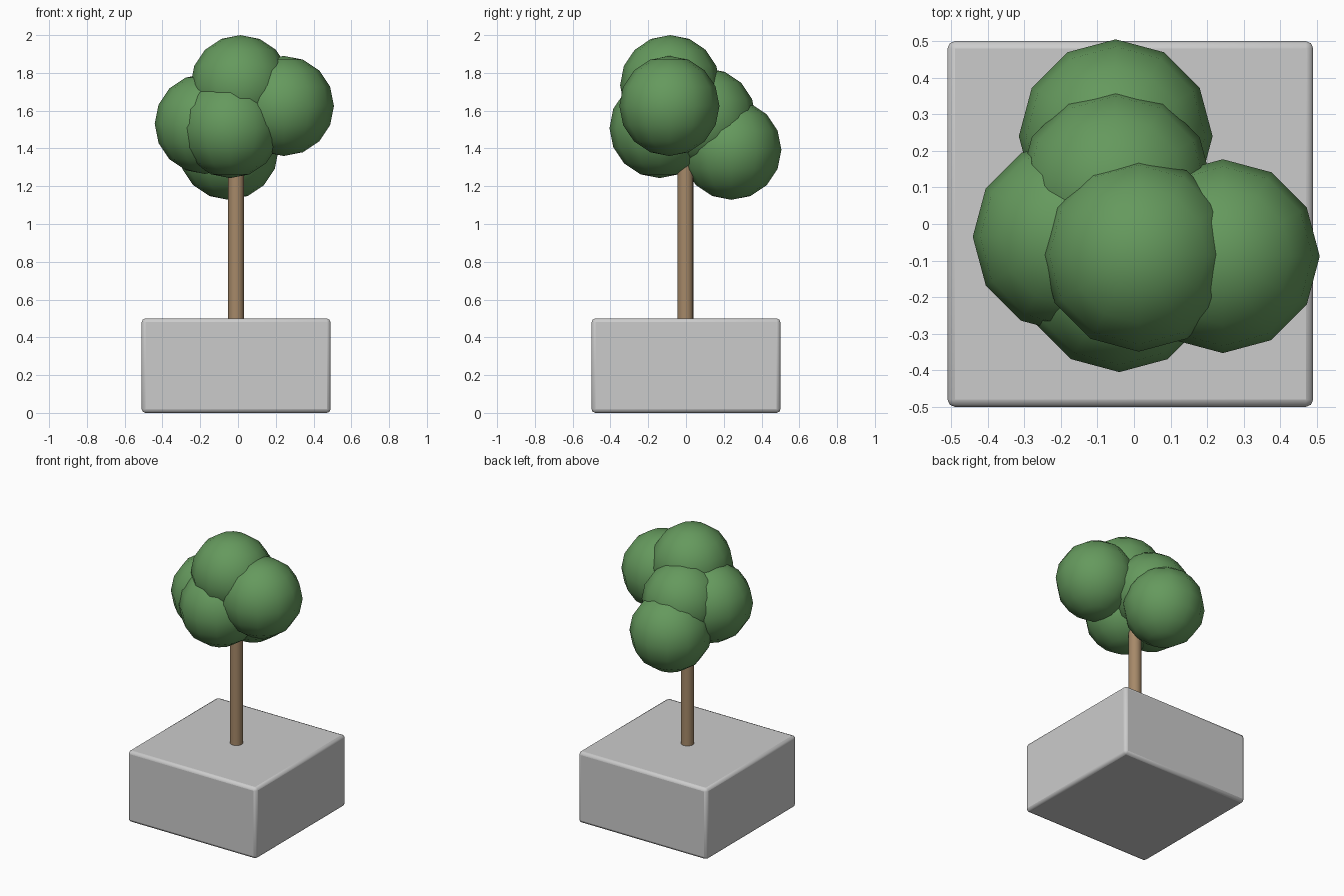
import bpy

if "Cube" in bpy.data.objects:
    bpy.data.objects.remove(bpy.data.objects["Cube"])

def material(name, color):
    m = bpy.data.materials.new(name)
    m.diffuse_color = (*color, 1)
    m.use_nodes = True
    m.node_tree.nodes["Principled BSDF"].inputs["Base Color"].default_value = m.diffuse_color
    return m

green = material("leaf_green", (0.13, 0.32, 0.11))
brown = material("bark_brown", (0.38, 0.25, 0.14))

# Planter block with softened edges
bpy.ops.mesh.primitive_cube_add(size=1, location=(-0.01, 0, 0.25))
block = bpy.context.object
block.name = "planter_block"
block.scale = (1, 1, 0.5)
bpy.ops.object.transform_apply(location=False, rotation=False, scale=True)
bevel = block.modifiers.new("soft_edges", "BEVEL")
bevel.width = 0.02
bevel.segments = 2
bpy.ops.object.shade_smooth_by_angle()

# Trunk, running from the block into the leaves
BOTTOM, TOP = 0.48, 1.4
bpy.ops.mesh.primitive_cylinder_add(vertices=16, radius=0.042, depth=TOP - BOTTOM,
                                    location=(-0.01, -0.003, (BOTTOM + TOP) / 2))
trunk = bpy.context.object
trunk.name = "trunk"
trunk.data.materials.append(brown)
bpy.ops.object.shade_smooth_by_angle()

# Leaf clumps: equal low-poly balls
clumps = {
    "top": (0.013, -0.084, 1.735),
    "right": (0.243, -0.088, 1.625),
    "left": (-0.176, -0.035, 1.53),
    "front": (-0.04, -0.14, 1.508),
    "middle": (-0.05, 0.105, 1.56),
    "back": (-0.05, 0.24, 1.393),
}
for name, loc in clumps.items():
    bpy.ops.mesh.primitive_uv_sphere_add(segments=12, ring_count=8, radius=0.265, location=loc)
    leaf = bpy.context.object
    leaf.name = "leaf_clump_" + name
    leaf.data.materials.append(green)
    bpy.ops.object.shade_smooth()
